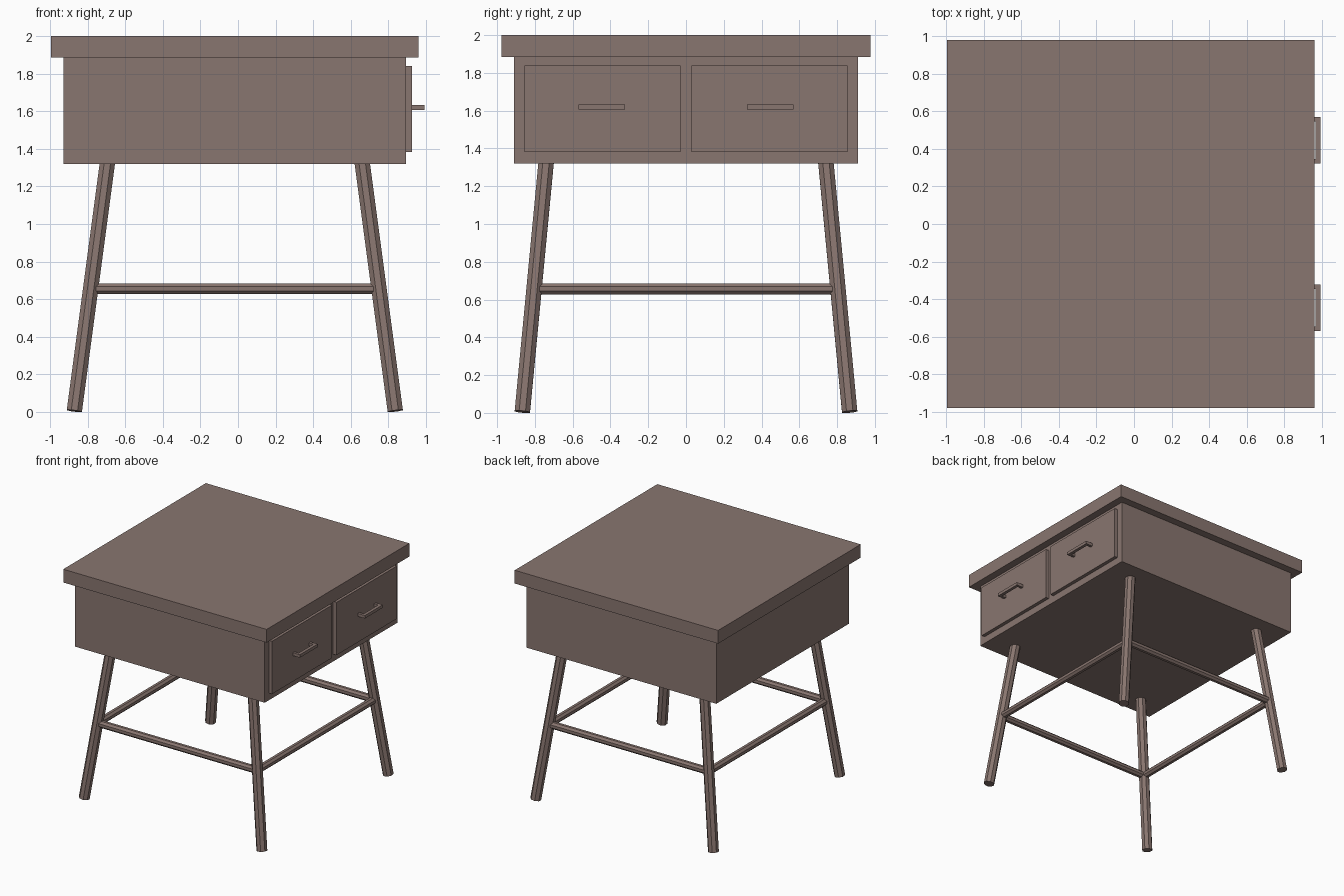
import bpy, math
from mathutils import Vector, Matrix

if "Cube" in bpy.data.objects:
    bpy.data.objects.remove(bpy.data.objects["Cube"])

wood = bpy.data.materials.new("brown_wood")
wood.diffuse_color = (0.25, 0.18, 0.16, 1)
wood.use_nodes = True
wood.node_tree.nodes["Principled BSDF"].inputs["Base Color"].default_value = wood.diffuse_color
CX = -0.017  # centre of the cabinet, since the handles stick out on +x


def box(name, x, y, z):
    bpy.ops.mesh.primitive_cube_add(size=1)
    ob = bpy.context.object
    ob.name = name
    size = Vector((x[1] - x[0], y[1] - y[0], z[1] - z[0]))
    mid = Vector((sum(x) / 2, sum(y) / 2, sum(z) / 2))
    ob.data.transform(Matrix.Translation(mid) @ Matrix.Diagonal(size).to_4x4())
    ob.data.materials.append(wood)
    return ob


def rod(name, a, b, radius):
    # eight-sided rod between two points
    a, b = Vector(a), Vector(b)
    d = b - a
    bpy.ops.mesh.primitive_cylinder_add(vertices=8, radius=radius, depth=d.length)
    ob = bpy.context.object
    ob.name = name
    axis = d.normalized()
    side = axis.cross(Vector((0, 1, 0))).normalized()
    frame = Matrix((side, axis.cross(side), axis)).transposed().to_4x4()
    ob.data.transform(Matrix.Translation((a + b) / 2) @ frame
                      @ Matrix.Rotation(math.pi / 8, 4, 'Z'))
    ob.data.materials.append(wood)
    return ob


# Table top and cabinet
box("table_top", (-0.993, 0.96), (-0.978, 0.978), (1.885, 2.0))
box("cabinet", (-0.928, 0.894), (-0.91, 0.91), (1.32, 1.885))

# Drawer fronts and their bracket handles
for s, side in ((-1, "left"), (1, "right")):
    ys = lambda p, q: tuple(sorted((s * p, s * q)))
    box(side + "_drawer", (0.89, 0.925), ys(0.029, 0.854), (1.382, 1.84))
    box(side + "_handle_bar", (0.965, 0.992), ys(0.323, 0.568), (1.606, 1.632))
    for n, y in enumerate((0.323, 0.545)):
        box(f"{side}_handle_post_{n + 1}", (0.92, 0.966), ys(y, y + 0.023), (1.606, 1.632))


# Splayed legs: point on a leg axis at a given height
def leg_point(sx, sy, z):
    t = z / 1.32
    return (CX + sx * (0.854 - 0.176 * t), sy * (0.867 - 0.126 * t), z)


corners = [(-1, -1), (1, -1), (1, 1), (-1, 1)]
for n, (sx, sy) in enumerate(corners):
    rod(f"leg_{n + 1}", leg_point(sx, sy, 0.006), leg_point(sx, sy, 1.325), 0.044)

# Stretchers joining neighbouring legs
for n, c in enumerate(corners):
    d = corners[(n + 1) % 4]
    rod(f"stretcher_{n + 1}", leg_point(*c, 0.656), leg_point(*d, 0.656), 0.031) if n % 2 == 0 else None

# Side stretchers run along y, so build them along x and turn them
for n, sx in enumerate((-1, 1)):
    p = leg_point(sx, 1, 0.656)
    ob = rod(f"side_stretcher_{n + 1}", (-p[1], 0, 0), (p[1], 0, 0), 0.031)
    ob.data.transform(Matrix.Translation((p[0], 0, p[2])) @ Matrix.Rotation(math.pi / 2, 4, 'Z'))
